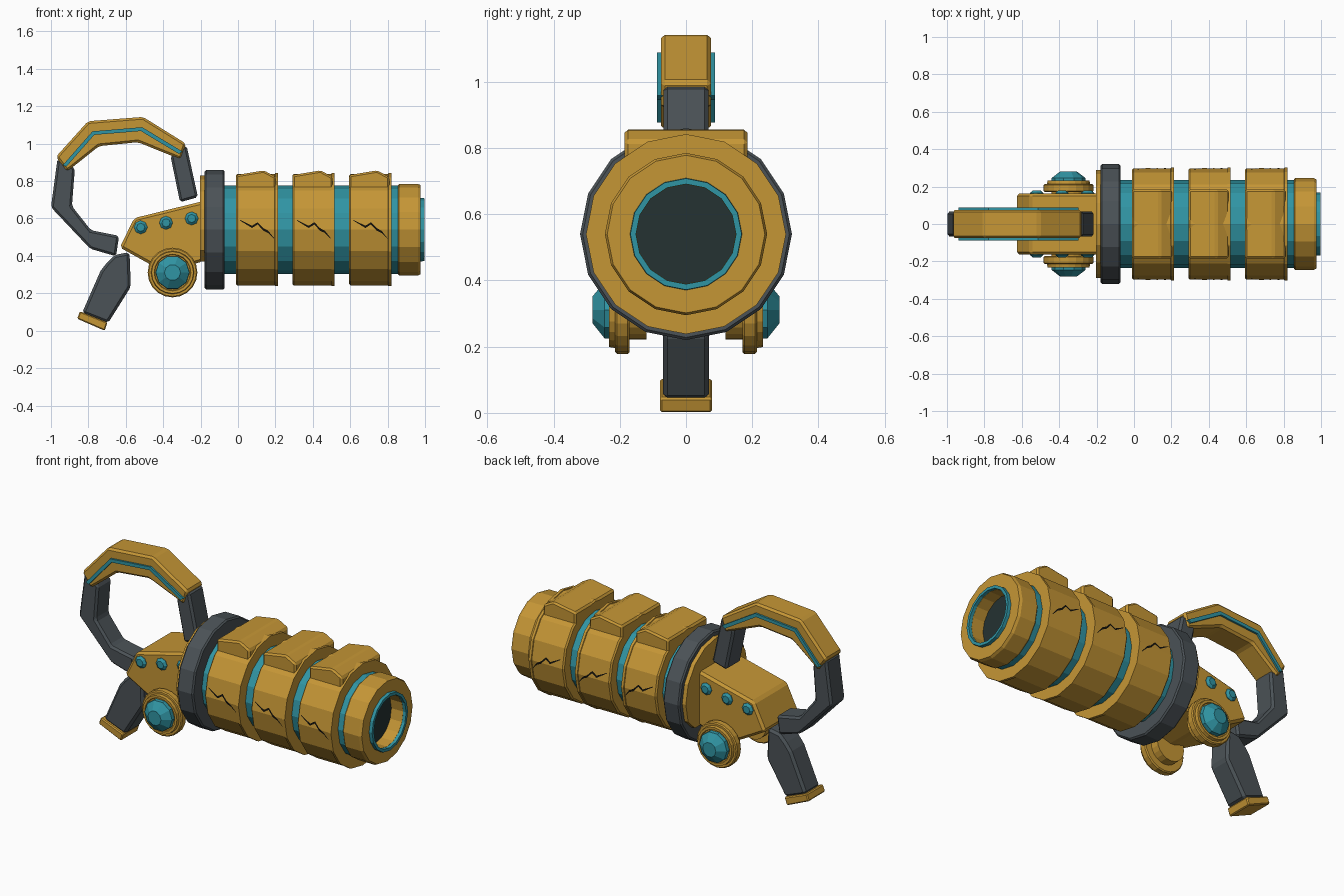
import bpy, bmesh, math
from mathutils import Vector

if "Cube" in bpy.data.objects:
    bpy.data.objects.remove(bpy.data.objects["Cube"])


def material(name, rgb):
    m = bpy.data.materials.new(name)
    m.diffuse_color = (*rgb, 1)
    m.use_nodes = True
    m.node_tree.nodes["Principled BSDF"].inputs["Base Color"].default_value = m.diffuse_color
    return m


GOLD = material("gold", (0.56, 0.305, 0.036))
TEAL = material("teal", (0.03, 0.30, 0.37))
DARK = material("dark grey", (0.07, 0.085, 0.095))
BORE = material("bore black", (0.018, 0.032, 0.032))
CRACK = material("crack black", (0.006, 0.005, 0.003))
ZC = 0.54  # height of the barrel axis


def finish(name, bm, mat, bevel=0):
    bmesh.ops.remove_doubles(bm, verts=bm.verts, dist=1e-5)
    bmesh.ops.recalc_face_normals(bm, faces=bm.faces)
    me = bpy.data.meshes.new(name)
    bm.to_mesh(me)
    bm.free()
    me.materials.append(mat)
    ob = bpy.data.objects.new(name, me)
    bpy.context.collection.objects.link(ob)
    if bevel:
        b = ob.modifiers.new("bevel", 'BEVEL')
        b.width, b.segments, b.limit_method = bevel, 1, 'ANGLE'
        b.angle_limit = math.radians(25)
    return ob


def lathe(name, profile, mat, n=16, axis='X', centre=(0, 0, ZC), side=1):
    """Spin a closed (along, radius) profile round an axis through centre."""
    bm = bmesh.new()
    rings = []
    for a, r in profile:
        ring = []
        for k in range(n):
            t = 2 * math.pi * k / n
            c, s = r * math.cos(t), r * math.sin(t)
            p = (a, c, s) if axis == 'X' else (c, a * side, s)
            ring.append(bm.verts.new(Vector(p) + Vector(centre)))
        rings.append(ring)
    for i, ring in enumerate(rings):
        nxt = rings[(i + 1) % len(rings)]
        if profile[i][1] == 0 and profile[(i + 1) % len(rings)][1] == 0:
            continue
        for k in range(n):
            j = (k + 1) % n
            bm.faces.new((ring[k], ring[j], nxt[j], nxt[k]))
    return finish(name, bm, mat)


def prism(name, outline, half, mat, bevel=0.0):
    """Extrude an (x, z) outline from -half to +half in y."""
    bm = bmesh.new()
    f = bm.faces.new([bm.verts.new((x, -half, z)) for x, z in outline])
    ext = bmesh.ops.extrude_face_region(bm, geom=[f])
    moved = [v for v in ext["geom"] if isinstance(v, bmesh.types.BMVert)]
    bmesh.ops.translate(bm, verts=moved, vec=(0, 2 * half, 0))
    return finish(name, bm, mat, bevel)


# Barrel core, muzzle cap and bore
lathe("barrel_core", [(-0.1, 0), (-0.1, 0.236), (0.87, 0.236), (0.87, 0)], TEAL)
lathe("muzzle_cap", [(0.855, 0.15), (0.855, 0.238), (0.862, 0.245), (0.962, 0.245),
                     (0.977, 0.238), (0.977, 0.15)], GOLD)
lathe("muzzle_ring", [(0.965, 0.151), (0.965, 0.170), (0.996, 0.168), (0.996, 0.151)], TEAL)
lathe("bore_disc", [(0.88, 0), (0.88, 0.152), (0.90, 0.152), (0.90, 0)], BORE)

# Rear collar and back plate with a flat bottom
lathe("rear_collar", [(-0.178, 0), (-0.178, 0.312), (-0.170, 0.32), (-0.080, 0.32),
                      (-0.072, 0.312), (-0.072, 0)], DARK)
plate = lathe("back_plate", [(-0.202, 0), (-0.202, 0.29), (-0.17, 0.29), (-0.17, 0)], GOLD)
for v in plate.data.vertices:
    v.co.z = max(v.co.z, 0.37)

# Three armoured rings, each with a raised top block and a crack per side
crack = [(0.012, 0.590, 0.002), (0.075, 0.555, 0.006), (0.105, 0.574, 0.006),
         (0.135, 0.542, 0.007), (0.162, 0.528, 0.006), (0.192, 0.494, 0.002)]
for i in range(3):
    x0 = -0.012 + 0.303 * i
    lathe(f"armour_ring_{i + 1}",
          [(x0, 0.2), (x0, 0.29), (x0 + 0.008, 0.298), (x0 + 0.208, 0.298),
           (x0 + 0.210, 0.302), (x0 + 0.226, 0.302), (x0 + 0.226, 0.2)], GOLD)
    prism(f"top_block_{i + 1}",
          [(x0, 0.72), (x0, 0.832), (x0 + 0.15, 0.857), (x0 + 0.215, 0.822),
           (x0 + 0.215, 0.72)], 0.185, GOLD, 0.01)
    for side, word in ((-1, "front"), (1, "rear")):
        bm = bmesh.new()
        rows = []
        for x, z, w in crack:
            rows.append([bm.verts.new((x + x0 + 0.012, side * (0.3015 - 0.199 * abs(q - ZC)), q))
                         for q in (z - w, z + w)])
        for a, b in zip(rows, rows[1:]):
            bm.faces.new((a[0], b[0], b[1], a[1]))
        finish(f"crack_{word}_{i + 1}", bm, CRACK)

# Receiver body
prism("receiver_body", [(-0.632, 0.445), (-0.555, 0.602), (-0.19, 0.692), (-0.19, 0.37),
                        (-0.36, 0.32), (-0.47, 0.355)], 0.163, GOLD, 0.014)

# Side wheels with teal hubs, and gem studs, on both sides
for side, word in ((-1, "front"), (1, "rear")):
    hub = (-0.35, 0, 0.311)
    lathe(f"wheel_{word}", [(0.12, 0), (0.12, 0.09), (0.170, 0.09), (0.170, 0.127),
                            (0.176, 0.133), (0.208, 0.133), (0.214, 0.127), (0.214, 0.115),
                            (0.232, 0.112), (0.232, 0.098), (0.224, 0.095), (0.224, 0)],
          GOLD, 20, 'Y', hub, side)
    lathe(f"wheel_hub_{word}", [(0.21, 0), (0.21, 0.092), (0.246, 0.090), (0.282, 0.043),
                                (0.282, 0)], TEAL, 10, 'Y', hub, side)
    for k, (x, z) in enumerate(((-0.52, 0.553), (-0.385, 0.577), (-0.248, 0.600))):
        lathe(f"gem_{word}_{k + 1}", [(0.15, 0), (0.15, 0.036), (0.166, 0.036),
                                      (0.178, 0.022), (0.178, 0)],
              TEAL, 8, 'Y', (x, 0, z), side)

# Lower grip and its end plate
prism("grip", [(-0.70, 0.365), (-0.66, 0.405), (-0.58, 0.42), (-0.573, 0.235),
               (-0.695, 0.04), (-0.834, 0.094), (-0.735, 0.32)], 0.07, DARK, 0.014)
prism("grip_end_plate", [(-0.845, 0.104), (-0.698, 0.045), (-0.713, 0.0), (-0.86, 0.064)],
      0.079, GOLD, 0.006)

# Loop handle: dark rear arm, gold top, dark front arm, teal inlay
prism("handle_rear_arm", [(-0.965, 0.92), (-1.0, 0.66), (-0.79, 0.438), (-0.652, 0.398),
                          (-0.636, 0.507), (-0.786, 0.537), (-0.888, 0.666),
                          (-0.872, 0.87)], 0.066, DARK, 0.012)
prism("handle_front_arm", [(-0.36, 0.93), (-0.345, 0.965), (-0.275, 0.99), (-0.214, 0.714),
                           (-0.31, 0.687)], 0.068, DARK, 0.012)
prism("handle_top", [(-0.973, 0.93), (-0.802, 1.12), (-0.508, 1.143), (-0.278, 1.0),
                     (-0.305, 0.915), (-0.535, 1.008), (-0.743, 0.987), (-0.915, 0.85)],
      0.076, GOLD, 0.012)
path = [Vector(p) for p in ((-0.937, 0.885), (-0.778, 1.066), (-0.513, 1.088), (-0.297, 0.958))]
inner = [p.lerp(Vector((-0.62, 0.75)), 0.06) for p in path]
prism("handle_inlay", path + inner[::-1], 0.087, TEAL)
